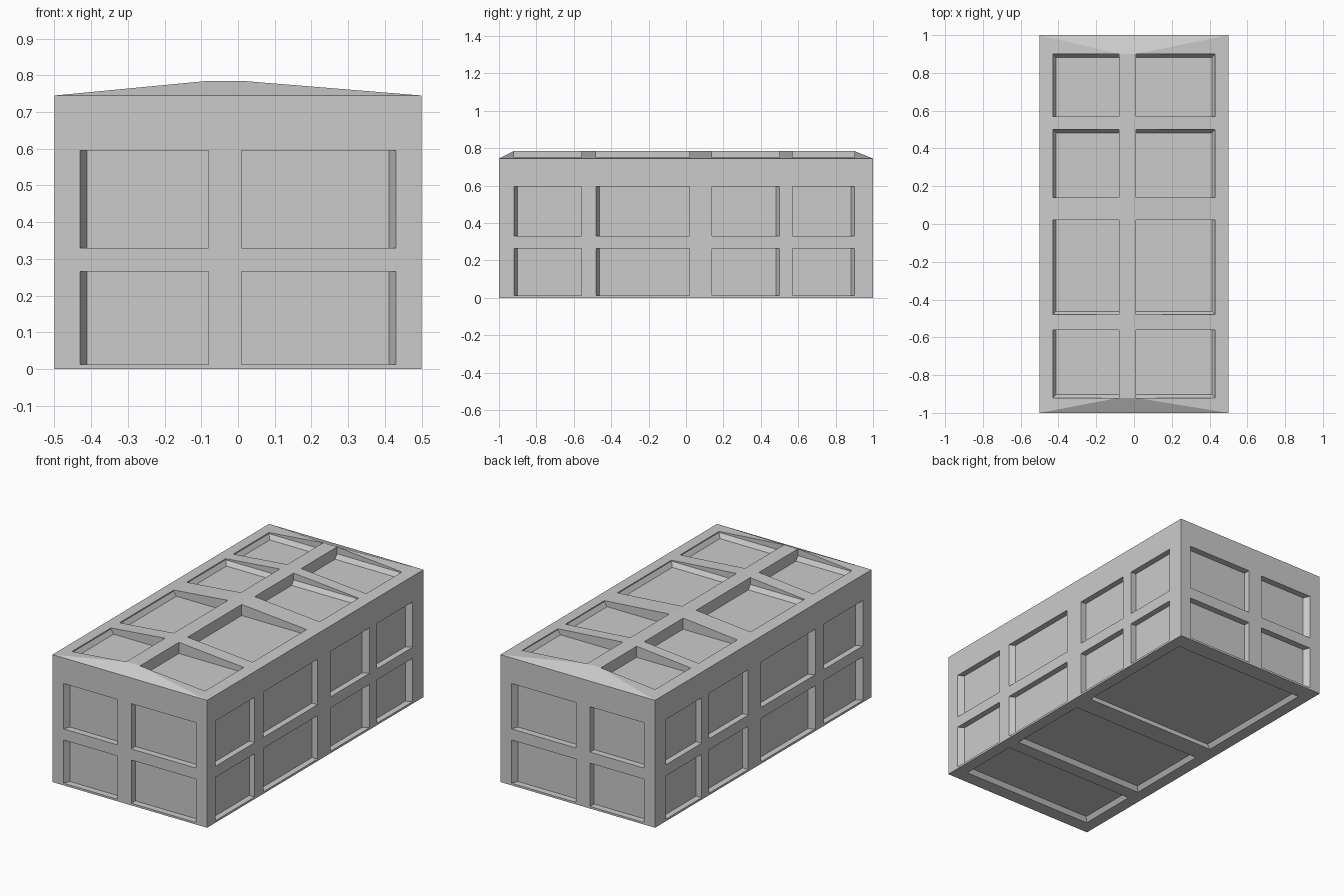
import bpy, bmesh
from itertools import product

if "Cube" in bpy.data.objects:
    bpy.data.objects.remove(bpy.data.objects["Cube"])

COLS_X = [(-0.43, -0.08), (0.01, 0.43)]
COLS_Y = [(-0.92, -0.56), (-0.48, 0.02), (0.14, 0.50), (0.57, 0.90)]
ROWS_Z = [(0.012, 0.265), (0.33, 0.595)]
EAVE, RIDGE = 0.745, 0.785


def hull(bm, pts):
    vs = [bm.verts.new(p) for p in pts]
    bmesh.ops.convex_hull(bm, input=vs)


def make_object(name, bm):
    bmesh.ops.dissolve_limit(bm, angle_limit=0.001, verts=bm.verts, edges=bm.edges)
    bmesh.ops.recalc_face_normals(bm, faces=bm.faces)
    me = bpy.data.meshes.new(name)
    bm.to_mesh(me)
    bm.free()
    ob = bpy.data.objects.new(name, me)
    bpy.context.collection.objects.link(ob)
    return ob


def taper(span, amount=0.018):
    # only the edge facing a corner of the box is bevelled inward
    a, b = span
    lim = 0.42
    return (a + amount if a < -lim else a, b - amount if b > lim else b)


def recess(bm, axis, surface, depth, u, v, taper_v=False):
    """Pocket on a face: u, v are spans on the two other axes, in order."""
    out = 0.1 if surface > 0.01 else -0.1
    inward = -depth if out > 0 else depth
    levels = [(surface + out, u, v), (surface, u, v),
              (surface + inward, taper(u), taper(v) if taper_v else v)]
    pts = []
    for w, su, sv in levels:
        for a, b in product(su, sv):
            p = [a, b]
            p.insert(axis, w)
            pts.append(p)
    hull(bm, pts)


# Solid body with low hipped top
bm = bmesh.new()
hull(bm, list(product((-0.5, 0.5), (-1, 1), (0, EAVE)))
     + list(product((-0.08, 0.01), (-0.92, 0.90), (RIDGE,))))
body = make_object("panelled_box", bm)

# Recessed panels on all six sides
bm = bmesh.new()
for z in ROWS_Z:
    for s in (-1, 1):
        for x in COLS_X:
            recess(bm, 1, s * 1.0, 0.038, x, z)
        for y in COLS_Y:
            recess(bm, 0, s * 0.5, 0.035, y, z)
for x, y in product(COLS_X, COLS_Y):
    recess(bm, 2, EAVE, 0.025, x, y, True)
for y in [COLS_Y[0], COLS_Y[1], (0.14, 0.90)]:
    recess(bm, 2, 0.0, 0.025, (-0.43, 0.43), y, True)
cutter = make_object("panel_cutter", bm)
cutter.hide_render = True

# Carve the panels and drop the helper
mod = body.modifiers.new("panels", 'BOOLEAN')
mod.operation = 'DIFFERENCE'
mod.solver = 'EXACT'
mod.object = cutter
deps = bpy.context.evaluated_depsgraph_get()
carved = bpy.data.meshes.new_from_object(body.evaluated_get(deps))
body.modifiers.clear()
body.data = carved
bpy.data.objects.remove(cutter)
